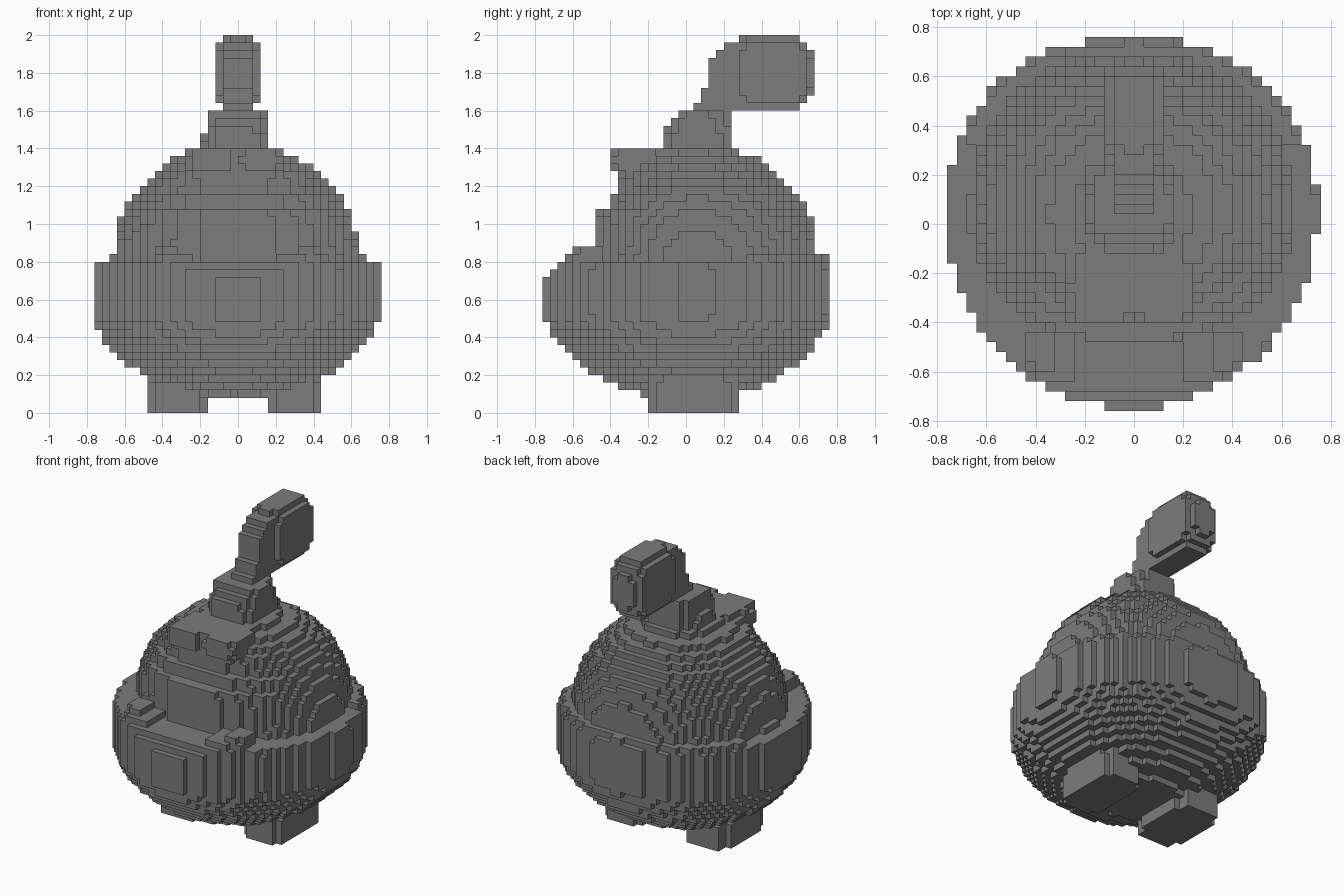
import bpy
import bmesh
from mathutils import Vector

if "Cube" in bpy.data.objects:
    bpy.data.objects.remove(bpy.data.objects["Cube"], do_unlink=True)

VOXEL = 0.04
HALF = 19       # cells each side of the middle
LAYERS = 50     # cells in height

grey = bpy.data.materials.new("stone grey")
grey.use_nodes = True
grey.diffuse_color = (0.2, 0.2, 0.2, 1)
grey.node_tree.nodes["Principled BSDF"].inputs["Base Color"].default_value = (0.2, 0.2, 0.2, 1)


def blob(p, centre, radii, power):
    """Inside test for a superellipsoid."""
    return sum(abs((a - c) / r) ** power for a, c, r in zip(p, centre, radii)) <= 1


def in_bowl(p):
    # Round lower body with a jutting jaw and a smiling rim
    x, y, z = p
    rim = 0.84 if y > 0.3 else 0.8
    if y < -0.42 and abs(x) < 0.44:
        rim = min(0.88, 0.78 + 0.8 * x * x)
    if z > rim or y < -0.78 + (z - 0.68) * 1.1:
        return False
    squash = 1 - ((z - 0.64) / 0.57) ** 2
    if squash <= 0:
        return False
    s = min(1, 1.03 * squash ** 0.5)
    depth, power = (0.717, 2.2) if y > 0.04 else (0.79, 2)
    return abs(x / (0.755 * s)) ** power + abs((y - 0.04) / (depth * s)) ** power <= 1


def in_dome(p):
    # Upper body, rounder at the back and shallower at the face
    x, y, z = p
    if not 0.64 < z < 1.42:
        return False
    radius = 0.66 * (1 - ((z - 0.64) / 0.78) ** 2.7) ** 0.5
    face = 0.53 if z < 1.08 else 0.47 if z < 1.16 else 0.41
    depth = radius if y > 0.05 else min(radius, face)
    return abs(x / radius) ** 2.2 + abs((y - 0.05) / depth) ** 2.2 <= 1


def in_neck(p):
    x, y, z = p
    if not 1.36 < z < 1.6:
        return False
    t = max(0, (z - 1.4) / 0.2)
    depth = 0.18 - 0.1 * t ** 4 if y < 0.06 else 0.18
    return abs(x / (0.18 - 0.03 * t)) ** 3 + abs((y - 0.06) / depth) ** 3 <= 1


def in_stem(p):
    # Curved stalk leaning back into a rounded knob
    x, y, z = p
    if blob(p, (0.01, 0.455, 1.8), (0.13, 0.22, 0.215), 3):
        return True
    start, end = Vector((0.1, 1.56)), Vector((0.2, 1.76))
    line = end - start
    t = min(1, max(0, (Vector((y, z)) - start).dot(line) / line.length_squared))
    gap = (Vector((y, z)) - start - line * t).length
    bend = (Vector((y, z)) - Vector((0.3, 1.79))).length
    return abs(x - 0.01) < 0.09 and (gap < 0.075 or bend < 0.19)


def in_feet(p):
    x, y, z = p
    return z < 0.16 and abs((abs(x) - 0.31) / 0.15) ** 3 + abs((y - 0.04) / 0.25) ** 3 <= 1


def in_eyes(p):
    x, y, z = p
    lumps = blob((abs(x), y, z), (0.13, -0.26, 1.33), (0.13, 0.15, 0.085), 3)
    bridge = abs(x) < 0.14 and -0.36 < y < -0.1 and 1.28 < z < 1.4
    return lumps or bridge


PARTS = {
    "bowl_body": in_bowl, "dome_body": in_dome,
    "neck": in_neck, "stem": in_stem, "feet": in_feet, "eyes": in_eyes,
}

# Give every filled cell to the first part that claims it
owner = {}
for i in range(-HALF, HALF):
    for j in range(-HALF, HALF):
        for k in range(LAYERS):
            p = ((i + 0.5) * VOXEL + 0.01, (j + 0.5) * VOXEL, (k + 0.5) * VOXEL)
            for name, inside in PARTS.items():
                if inside(p):
                    owner[i, j, k] = name
                    break


def build(name):
    """Mesh the exposed cell sides of one part."""
    bm = bmesh.new()
    verts = {}

    def corner(key):
        if key not in verts:
            verts[key] = bm.verts.new(Vector(key) * VOXEL)
        return verts[key]

    for cell, part in owner.items():
        if part != name:
            continue
        for axis in range(3):
            for side in (0, 1):
                near = list(cell)
                near[axis] += 2 * side - 1
                if tuple(near) in owner:
                    continue
                ring = []
                for u, v in ((0, 0), (1, 0), (1, 1), (0, 1)):
                    key = list(cell)
                    key[axis] += side
                    key[(axis + 1) % 3] += u
                    key[(axis + 2) % 3] += v
                    ring.append(corner(tuple(key)))
                bm.faces.new(ring if side else ring[::-1])
    mesh = bpy.data.meshes.new(name)
    bm.to_mesh(mesh)
    bm.free()
    mesh.materials.append(grey)
    obj = bpy.data.objects.new(name, mesh)
    bpy.context.collection.objects.link(obj)


for part_name in PARTS:
    build(part_name)
